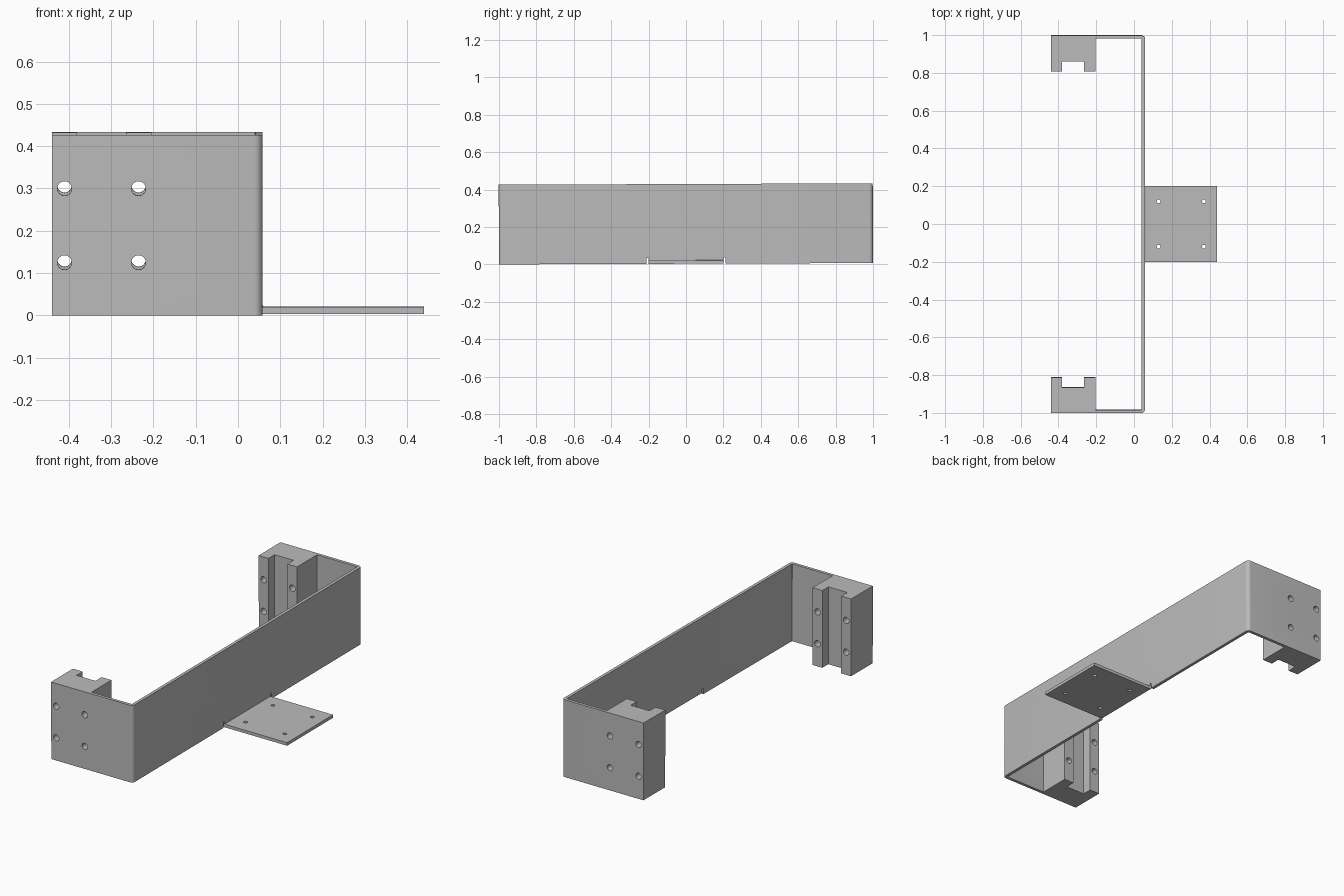
import bpy
import bmesh
from math import sin, cos, radians
from mathutils import Matrix, Vector

cube = bpy.data.objects.get("Cube")
if cube:
    bpy.data.objects.remove(cube, do_unlink=True)

HEIGHT, THICK = 0.426, 0.017
LEFT, RIGHT = -0.44, 0.058          # extent of the U-shaped strap
R_OUT, R_IN = 0.02, 0.003           # bend radii
TILT = 0.0037                       # the whole bracket leans very slightly

grey = bpy.data.materials.new("plain_grey")
grey.use_nodes = True
grey.diffuse_color = (0.5, 0.5, 0.5, 1)
grey.node_tree.nodes["Principled BSDF"].inputs["Base Color"].default_value = (0.5, 0.5, 0.5, 1)


def arc(cx, cy, r, start, end, steps=6):
    angles = [radians(start + (end - start) * i / steps) for i in range(steps + 1)]
    return [(cx + r * cos(a), cy + r * sin(a)) for a in angles]


def prism(name, points, low, high, axis="Z"):
    """Extrude a closed 2D profile along Z, or an x-z profile along Y."""
    bm = bmesh.new()
    place = (lambda a, b: (a, b, low)) if axis == "Z" else (lambda a, b: (a, low, b))
    face = bm.faces.new([bm.verts.new(place(*p)) for p in points])
    extruded = bmesh.ops.extrude_face_region(bm, geom=[face])["geom"]
    offset = Vector((0, 0, high - low)) if axis == "Z" else Vector((0, high - low, 0))
    bmesh.ops.translate(bm, vec=offset, verts=[v for v in extruded if isinstance(v, bmesh.types.BMVert)])
    bmesh.ops.recalc_face_normals(bm, faces=bm.faces)
    mesh = bpy.data.meshes.new(name)
    bm.to_mesh(mesh)
    bm.free()
    mesh.materials.append(grey)
    obj = bpy.data.objects.new(name, mesh)
    bpy.context.collection.objects.link(obj)
    return obj


def box(name, x0, x1, y0, y1, z0, z1):
    return prism(name, [(x0, y0), (x1, y0), (x1, y1), (x0, y1)], z0, z1)


def circle(x, y, r):
    return arc(x, y, r, 0, 360, 24)[:-1]


def cut(obj, cutters):
    """Subtract every cutter, keep the result as plain geometry."""
    for cutter in cutters:
        cutter.hide_render = True
        mod = obj.modifiers.new("cut", "BOOLEAN")
        mod.operation, mod.solver, mod.object = "DIFFERENCE", "EXACT", cutter
    bpy.context.view_layer.update()
    graph = bpy.context.evaluated_depsgraph_get()
    result = bpy.data.meshes.new_from_object(obj.evaluated_get(graph))
    obj.modifiers.clear()
    obj.data = result
    for cutter in cutters:
        bpy.data.objects.remove(cutter, do_unlink=True)


def bolt_cutters(y0, y1):
    return [prism("bolt_cutter", circle(x, z, 0.017), y0, y1, "Y")
            for x in (-0.41, -0.235) for z in (0.125, 0.3)]


# U-shaped strap with rounded bends
bx, by = RIGHT - R_OUT, 1 - R_OUT
profile = ([(LEFT, -1)] + arc(bx, -by, R_OUT, -90, 0) + arc(bx, by, R_OUT, 0, 90)
           + [(LEFT, 1), (LEFT, 1 - THICK)]
           + arc(bx, by, R_IN, 90, 0) + arc(bx, -by, R_IN, 0, -90)
           + [(LEFT, THICK - 1)])
strap = prism("strap", profile, 0, HEIGHT)

# Bolt holes, plus the opening and relief notches around the bent plate
cutters = bolt_cutters(-1.1, -0.9) + bolt_cutters(0.9, 1.1)
cutters.append(box("tab_cutter", 0, 0.1, -0.204, 0.204, -0.1, R_OUT))
for s in (-1, 1):
    ys = sorted((s * 0.2, s * 0.21))
    cutters.append(box("notch_cutter", 0, 0.1, *ys, -0.1, 0.032))
cut(strap, cutters)

# Mounting plate bent outward from the lower edge of the strap
px = RIGHT + R_IN
plate_profile = (arc(px, R_OUT, R_OUT, 180, 270) + [(0.44, 0), (0.44, THICK)]
                 + arc(px, R_OUT, R_IN, 270, 180))
plate = prism("mounting_plate", plate_profile, -0.2, 0.2, "Y")
cut(plate, [prism("screw_cutter", circle(x, y, 0.01), -0.1, 0.1)
            for x in (0.13, 0.37) for y in (-0.12, 0.12)])

# Channelled clamp block on the inside of each arm
parts = [strap, plate]
for name, s in (("front_block", -1), ("back_block", 1)):
    outline = [(LEFT, 1 - THICK), (LEFT, 0.81), (-0.38, 0.81), (-0.38, 0.863),
               (-0.265, 0.863), (-0.265, 0.81), (-0.205, 0.81), (-0.205, 1 - THICK)]
    block = prism(name, [(x, s * y) for x, y in outline], 0, HEIGHT)
    cut(block, bolt_cutters(*sorted((s * 0.7, s * 1.1))))
    parts.append(block)

# Slight lean, then smooth bends and holes with sharp edges kept
lean = Matrix.Translation((0, 0, TILT)) @ Matrix.Rotation(TILT, 4, "X")
bpy.ops.object.select_all(action="DESELECT")
for part in parts:
    part.data.transform(lean)
    part.select_set(True)
bpy.context.view_layer.objects.active = strap
bpy.ops.object.shade_smooth_by_angle(angle=radians(30))
